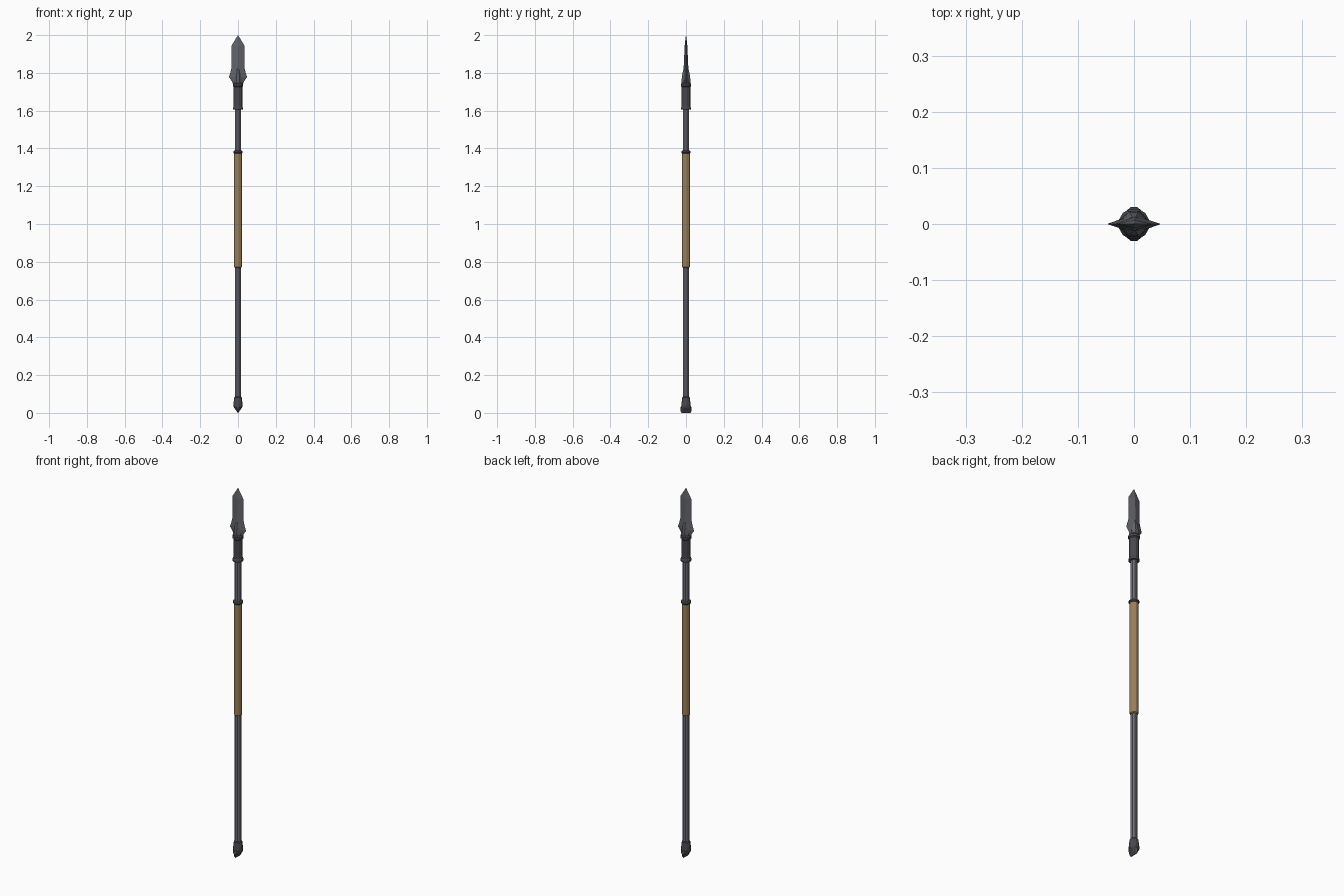
import bpy, bmesh, math

if "Cube" in bpy.data.objects:
    bpy.data.objects.remove(bpy.data.objects["Cube"])


def material(name, rgb):
    m = bpy.data.materials.new(name)
    m.diffuse_color = (*rgb, 1)
    m.use_nodes = True
    m.node_tree.nodes["Principled BSDF"].inputs["Base Color"].default_value = m.diffuse_color
    return m


STEEL = material("blade steel", (0.12, 0.125, 0.14))
DARK = material("dark iron", (0.065, 0.065, 0.075))
SHAFT = material("grey shaft", (0.16, 0.16, 0.185))
TAN = material("tan grip", (0.33, 0.215, 0.105))


def loft(name, rings, sides, mat, turn=0.0):
    """Stack elliptical rings (z, half x, half y) into a closed faceted solid."""
    bm = bmesh.new()
    prev = None
    for i, (z, rx, ry) in enumerate(rings):
        ring = []
        for k in range(sides):
            a = 2 * math.pi * (k + turn) / sides
            ring.append(bm.verts.new((rx * math.cos(a), ry * math.sin(a), z)))
        if prev:
            for k in range(sides):
                n = (k + 1) % sides
                bm.faces.new((prev[k], prev[n], ring[n], ring[k]))
        if i == 0 or i == len(rings) - 1:
            bm.faces.new(ring)
        prev = ring
    bmesh.ops.remove_doubles(bm, verts=bm.verts, dist=1e-5)
    bmesh.ops.recalc_face_normals(bm, faces=bm.faces)
    me = bpy.data.meshes.new(name)
    bm.to_mesh(me)
    bm.free()
    me.materials.append(mat)
    ob = bpy.data.objects.new(name, me)
    bpy.context.collection.objects.link(ob)
    return ob


def lathe(name, profile, sides, mat):
    return loft(name, [(z, r, r) for z, r in profile], sides, mat, 0.5)


# Long pole and padded grip
lathe("shaft", [(0.05, 0.0165), (1.64, 0.0165)], 8, SHAFT)
lathe("grip", [(0.768, 0.017), (0.772, 0.021), (1.376, 0.021), (1.38, 0.017)], 12, TAN)

# Collar above the grip
lathe("grip_collar", [(1.374, 0.022), (1.378, 0.026), (1.386, 0.026), (1.39, 0.018)], 12, DARK)

# Head socket with a band at each end
lathe("head_socket", [(1.605, 0.018), (1.606, 0.027), (1.616, 0.027), (1.622, 0.0235),
                      (1.725, 0.0235), (1.73, 0.028), (1.742, 0.028), (1.75, 0.022)],
      12, DARK)

# Raised tongue running from the socket up onto the blade
loft("blade_tongue", [(1.735, 0.025, 0.025), (1.765, 0.022, 0.025), (1.79, 0.018, 0.022),
                      (1.812, 0.012, 0.0165), (1.832, 0.003, 0.011)], 8, STEEL, 0.5)

# Diamond section blade with flared lugs at the base
loft("blade", [(1.735, 0.024, 0.018), (1.755, 0.032, 0.017), (1.778, 0.048, 0.016),
               (1.80, 0.041, 0.0145), (1.825, 0.0345, 0.0125), (1.945, 0.0335, 0.007),
               (2.0, 0.0003, 0.0005)], 4, STEEL)

# Butt ferrule and the chisel-shaped foot
lathe("butt_ferrule", [(0.03, 0.024), (0.042, 0.0255), (0.082, 0.021), (0.086, 0.017)], 12, DARK)
loft("butt_chisel", [(0.0, 0.002, 0.024), (0.01, 0.008, 0.031), (0.028, 0.0225, 0.031),
                     (0.036, 0.024, 0.027)], 12, DARK, 0.5)
